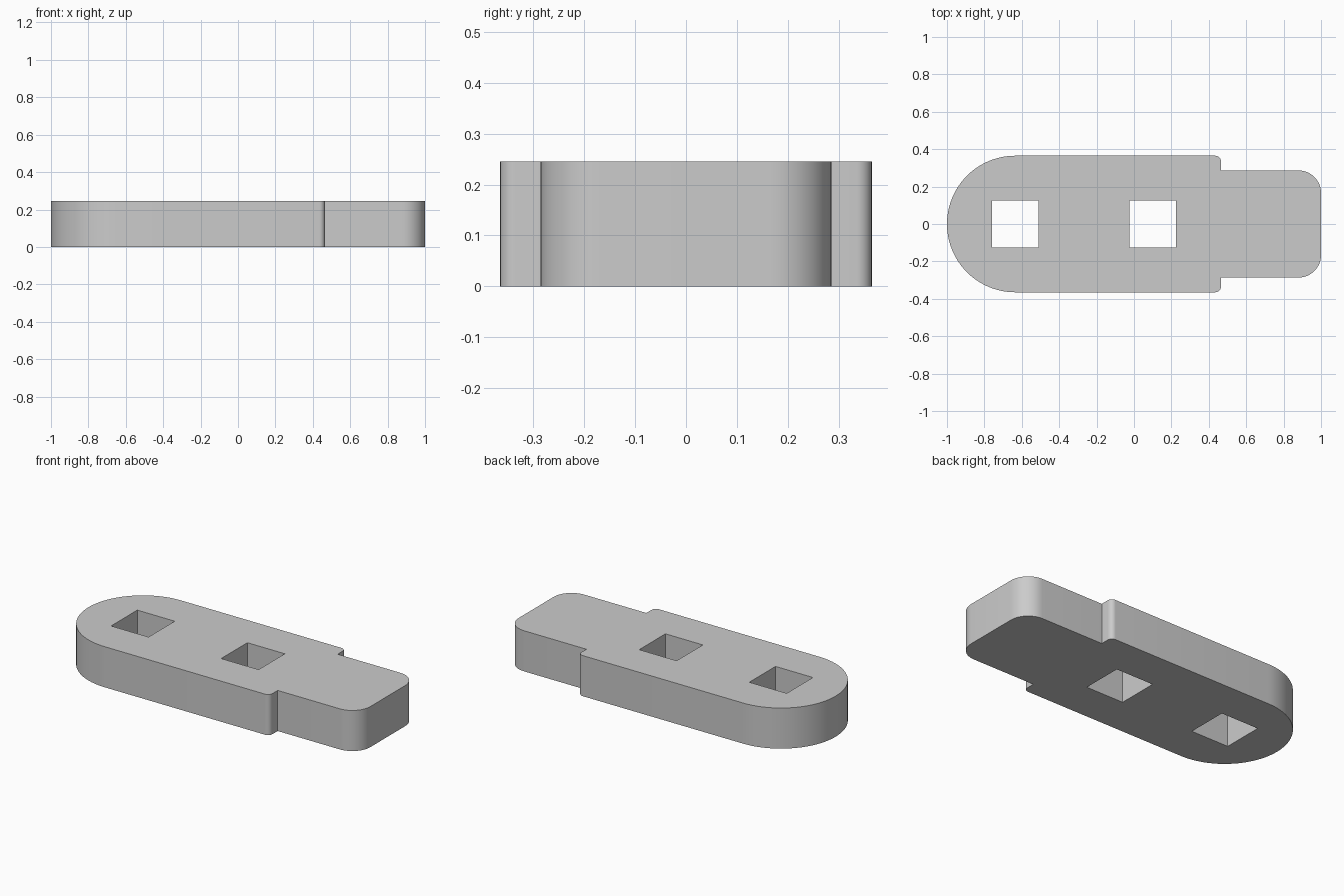
import bpy
import bmesh
from math import cos, sin, radians

HEIGHT = 0.245
HALF_BODY = 0.365      # half width of the round-ended body
HALF_TAB = 0.286       # half width of the narrow tab
STEP_X = 0.465         # where the body steps down to the tab
ROUND_X = -1 + HALF_BODY
STEP_R, TAB_R = 0.03, 0.12
HOLE_HALF = 0.125
HOLE_CENTRES = (ROUND_X, 0.1)

cube = bpy.data.objects.get("Cube")
if cube:
    bpy.data.objects.remove(cube, do_unlink=True)


def arc(cx, cy, r, start, end, steps):
    """Points along a circular arc, both ends included."""
    angles = [radians(start + (end - start) * i / steps) for i in range(steps + 1)]
    return [(cx + r * cos(a), cy + r * sin(a)) for a in angles]


def square(cx, half):
    return [(cx - half, -half), (cx + half, -half), (cx + half, half), (cx - half, half)]


# Upper half of the outline, from the tab end round to the left tip
upper = arc(1 - TAB_R, HALF_TAB - TAB_R, TAB_R, 0, 90, 12)
upper += [(STEP_X, HALF_TAB)]
upper += arc(STEP_X - STEP_R, HALF_BODY - STEP_R, STEP_R, 0, 90, 8)
upper += arc(ROUND_X, 0, HALF_BODY, 90, 180, 24)
# Mirror it for the lower half, sharing the tip point
outline = upper + [(x, -y) for x, y in reversed(upper[:-1])]
loops = [outline] + [square(cx, HOLE_HALF) for cx in HOLE_CENTRES]

# Walls for the outline and the holes
bm = bmesh.new()
rims = {0: [], HEIGHT: []}
for loop in loops:
    rings = {z: [bm.verts.new((x, y, z)) for x, y in loop] for z in rims}
    low, high = rings[0], rings[HEIGHT]
    for i in range(len(loop)):
        j = (i + 1) % len(loop)
        bm.faces.new((low[i], low[j], high[j], high[i]))
    for z, ring in rings.items():
        rims[z] += [bm.edges.get((ring[i - 1], ring[i])) for i in range(len(ring))]

# Flat caps with the square openings left clear
for z, edges in rims.items():
    bmesh.ops.triangle_fill(bm, use_beauty=True, edges=edges, normal=(0, 0, 1))
bmesh.ops.recalc_face_normals(bm, faces=bm.faces)

mesh = bpy.data.meshes.new("link_plate")
bm.to_mesh(mesh)
bm.free()
plate = bpy.data.objects.new("link_plate", mesh)
bpy.context.collection.objects.link(plate)

# Plain grey finish
grey = bpy.data.materials.new("light_grey")
grey.use_nodes = True
colour = (0.6, 0.6, 0.6, 1)
grey.diffuse_color = colour
grey.node_tree.nodes["Principled BSDF"].inputs["Base Color"].default_value = colour
mesh.materials.append(grey)

# Smooth arcs, sharp rims
bpy.ops.object.select_all(action="DESELECT")
plate.select_set(True)
bpy.context.view_layer.objects.active = plate
bpy.ops.object.shade_smooth_by_angle(angle=radians(30))
